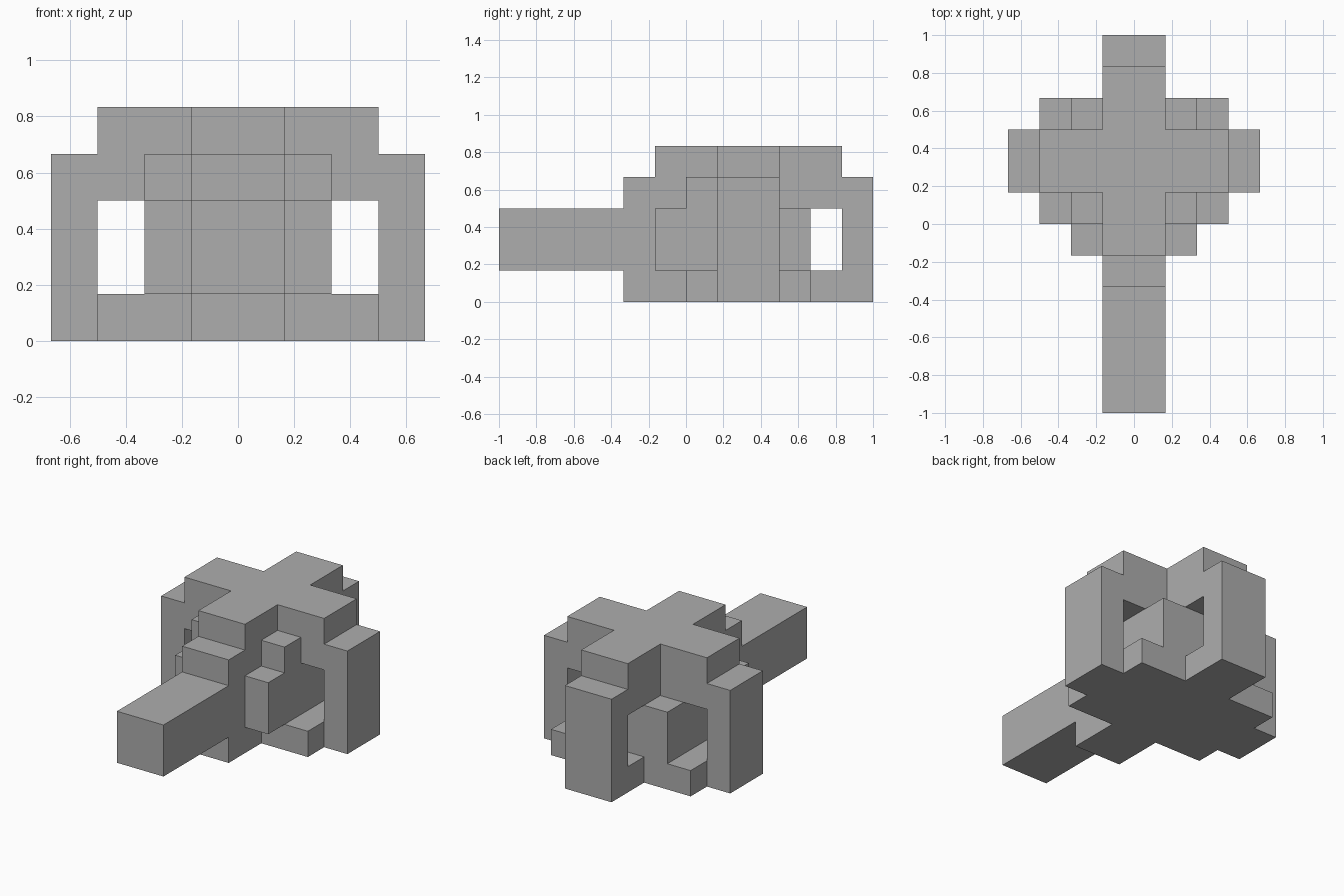
import bpy
import bmesh
from itertools import product
from mathutils import Vector

cube = bpy.data.objects.get("Cube")
if cube:
    bpy.data.objects.remove(cube)

U = 1 / 6  # one block of the modular grid

grey = bpy.data.materials.new("plain_grey")
grey.use_nodes = True
colour = (0.42, 0.42, 0.42, 1)
grey.diffuse_color = colour
grey.node_tree.nodes["Principled BSDF"].inputs["Base Color"].default_value = colour


def box(x, y, z):
    """All grid cells in a block, mirrored about x = 0 when x starts off centre."""
    cells = set(product(range(*x), range(*y), range(*z)))
    return cells | {(-1 - i, j, k) for i, j, k in cells}


# Each part is a set of whole blocks: x, y and z ranges in grid units
parts = {
    "base_plate": box((0, 3), (0, 4), (0, 1)) | box((0, 4), (1, 3), (0, 1))
    | box((0, 1), (-2, 6), (0, 1)),
    "core": box((0, 2), (-1, 4), (1, 3)),
    "core_shoulder": box((0, 2), (0, 1), (3, 4)),
    "front_column": box((0, 1), (-2, -1), (1, 4)),
    "back_column": box((0, 1), (5, 6), (1, 4)),
    "side_columns": box((3, 4), (1, 3), (1, 4)),
    "top_cross": box((0, 3), (1, 3), (3, 5)) | box((0, 1), (-1, 5), (3, 5)),
    "barrel": box((0, 1), (-6, -2), (1, 3)),
}
solid = set().union(*parts.values())


def skin(name, cells):
    """Cover only the exposed sides of a part, then merge flat areas."""
    bm = bmesh.new()
    for cell in cells:
        centre = Vector(cell) + Vector((0.5, 0.5, 0.5))
        for axis, sign in product(range(3), (-1, 1)):
            n = Vector((0, 0, 0))
            n[axis] = sign
            if tuple(int(c + d) for c, d in zip(cell, n)) in solid:
                continue
            a = Vector((0, 0, 0))
            a[(axis + 1) % 3] = 0.5
            b = n.cross(a)
            mid = centre + n / 2
            corners = (mid - a - b, mid + a - b, mid + a + b, mid - a + b)
            bm.faces.new([bm.verts.new(p * U) for p in corners])
    bmesh.ops.remove_doubles(bm, verts=bm.verts, dist=0.001)
    bmesh.ops.dissolve_limit(bm, angle_limit=0.01, verts=bm.verts, edges=bm.edges)
    mesh = bpy.data.meshes.new(name)
    bm.to_mesh(mesh)
    bm.free()
    mesh.materials.append(grey)
    bpy.context.collection.objects.link(bpy.data.objects.new(name, mesh))


for part_name, part_cells in parts.items():
    skin(part_name, part_cells)
